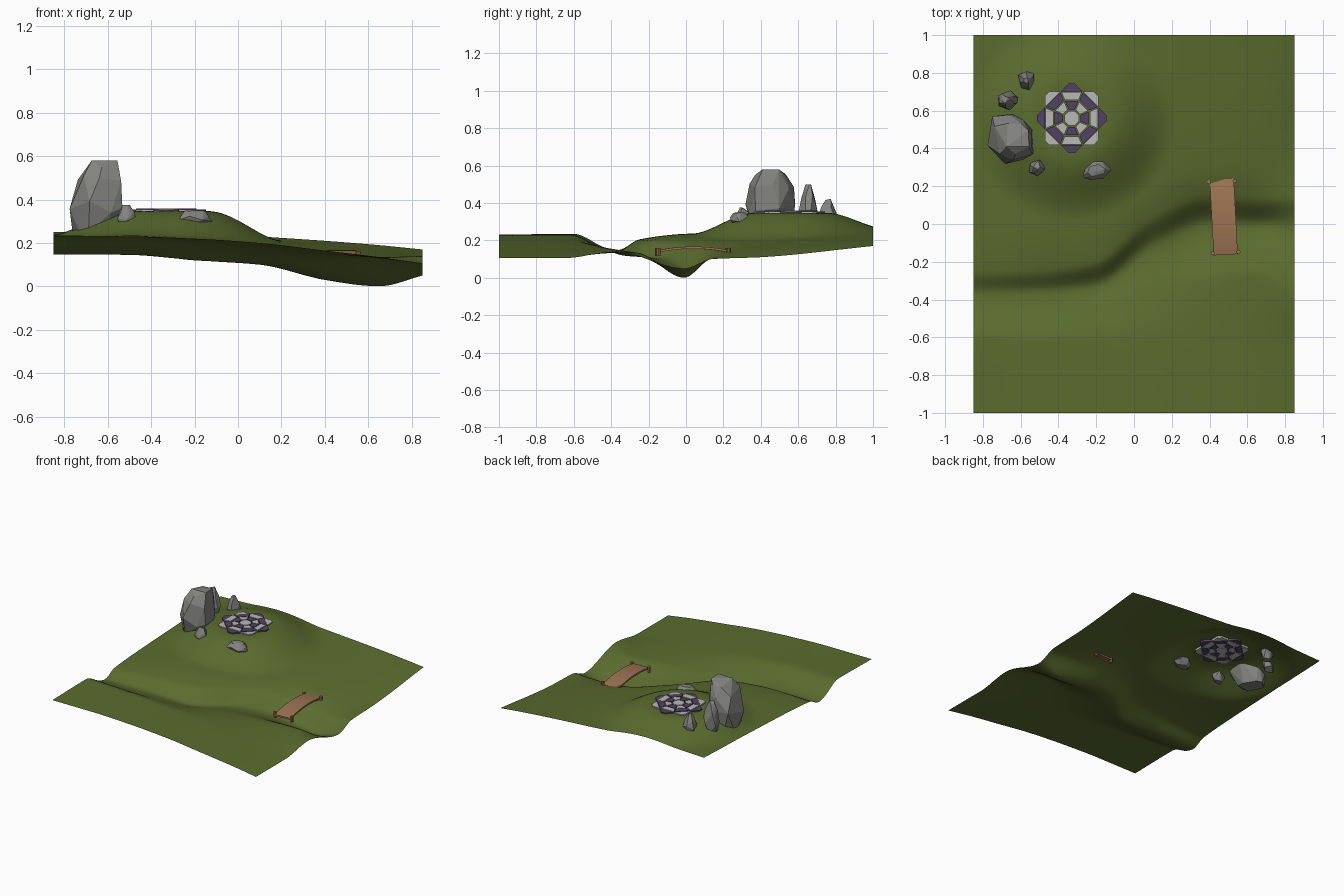
import bpy, bmesh, math, random
from mathutils import Vector, Matrix

if "Cube" in bpy.data.objects:
    bpy.data.objects.remove(bpy.data.objects["Cube"])


def material(name, rgb):
    m = bpy.data.materials.new(name)
    m.diffuse_color = (*rgb, 1)
    m.use_nodes = True
    m.node_tree.nodes["Principled BSDF"].inputs["Base Color"].default_value = m.diffuse_color
    return m


GRASS = material("grass green", (0.104, 0.15, 0.028))
STONE = material("rock grey", (0.23, 0.23, 0.215))
PALE = material("pale stone", (0.48, 0.48, 0.47))
PURPLE = material("purple stone", (0.085, 0.055, 0.135))
WOOD = material("brown wood", (0.34, 0.175, 0.085))


def finish(bm, name, mat):
    bmesh.ops.recalc_face_normals(bm, faces=bm.faces)
    me = bpy.data.meshes.new(name)
    bm.to_mesh(me)
    bm.free()
    me.materials.append(mat)
    ob = bpy.data.objects.new(name, me)
    bpy.context.collection.objects.link(ob)
    return ob


def curve(ts, vs, t):
    """Monotone cubic interpolation through knots."""
    n = len(ts)
    d = [(vs[i + 1] - vs[i]) / (ts[i + 1] - ts[i]) for i in range(n - 1)]
    m = [d[0]] + [0 if a * b <= 0 else 2 * a * b / (a + b) for a, b in zip(d, d[1:])] + [d[-1]]
    i = 0
    while i < n - 2 and t > ts[i + 1]:
        i += 1
    h = ts[i + 1] - ts[i]
    u = (t - ts[i]) / h
    return (vs[i] * (1 + 2 * u) * (1 - u) ** 2 + m[i] * h * u * (1 - u) ** 2
            + vs[i + 1] * u * u * (3 - 2 * u) + m[i + 1] * h * u * u * (u - 1))


# Ground profiles, south to north, at several x stations
XS = [-.85, -.5, -.2, .1, .4, .65, .85]
KY = [[-1] * 7,
      [-.6, -.62, -.62, -.6, -.6, -.62, -.65],
      [-.43, -.44, -.44, -.36, -.3, -.27, -.38],
      [-.37, -.36, -.33, -.12, .0, -.01, -.01],
      [-.26, -.25, -.2, .03, .15, .13, .14],
      [.0, .0, .05, .2, .3, .3, .4],
      [1] * 7]
KZ = [[.23, .23, .22, .20, .165, .135, .105],
      [.235, .23, .21, .185, .155, .13, .105],
      [.16, .16, .155, .148, .14, .135, .14],
      [.147, .145, .12, .10, .03, .0, .05],
      [.19, .205, .20, .175, .13, .10, .10],
      [.21, .235, .225, .20, .165, .135, .11],
      [.25, .26, .25, .23, .21, .19, .17]]
HILL = Vector((-.33, .56))


def ground_profile(x):
    return [curve(XS, r, x) for r in KY], [curve(XS, r, x) for r in KZ]


def ground_height(x, y, profile):
    z = curve(*profile, y)
    s = min(1, max(0, (.54 - (Vector((x, y)) - HILL).length) / .35))
    s = s * s * (3 - 2 * s)
    return z + (.347 - z) * s


# Terrain sheet
bm = bmesh.new()
NX, NY = 68, 90
rows = []
for i in range(NX + 1):
    x = -.85 + 1.7 * i / NX
    prof = ground_profile(x)
    rows.append([])
    for j in range(NY + 1):
        y = -1 + 2 * j / NY
        rows[-1].append(bm.verts.new((x, y, ground_height(x, y, prof))))
for a, b in zip(rows, rows[1:]):
    for j in range(NY):
        bm.faces.new((a[j], b[j], b[j + 1], a[j + 1])).smooth = True
terrain = finish(bm, "terrain", GRASS)
if terrain.data.polygons[0].normal.z < 0:
    terrain.data.flip_normals()


# Rocks: faceted hulls around jittered rings, rooted below the ground
def rock(name, x, y, z0, z1, rx, ry, lean=0.0, turn=0.0, seed=1, top=.4, sides=6):
    rnd = random.Random(seed)
    bm = bmesh.new()
    rot = Matrix.Rotation(turn, 3, 'Z')
    for h, s in ((0, .62), (.4, 1), (.72, (1 + top) / 2 + .06), (1, top)):
        for k in range(sides):
            a = (k + rnd.uniform(-.35, .35) + h) * math.tau / sides
            f = s * rnd.uniform(.86, 1.1)
            p = rot @ Vector((rx * f * math.cos(a), ry * f * math.sin(a), 0))
            hz = min(1, max(0, h + rnd.uniform(-.09, .09)))
            bm.verts.new((x + p.x + lean * h, y + p.y, z0 + (z1 - z0) * hz))
    out = bmesh.ops.convex_hull(bm, input=bm.verts)
    bmesh.ops.delete(bm, geom=[v for v in out["geom_interior"] if isinstance(v, bmesh.types.BMVert)],
                     context='VERTS')
    bmesh.ops.dissolve_limit(bm, angle_limit=math.radians(8), verts=bm.verts, edges=bm.edges)
    finish(bm, name, STONE)


rock("large_rock", -.68, .455, .22, .58, .118, .155, .065, .25, 3, .58, 7)
rock("tall_rock", -.675, .655, .26, .50, .06, .052, 0, 0, 5, .34)
rock("back_rock", -.57, .76, .26, .42, .05, .052, 0, .4, 8, .32)
rock("small_rock", -.515, .30, .26, .375, .05, .045, 0, .2, 11, .35)
rock("flat_rock", -.20, .285, .275, .35, .08, .058, 0, .3, 14, .6)


# Stone medallion: octagonal rings of plates
def plate(name, pts, turn, mat, z0=.332, z1=.359):
    bm = bmesh.new()
    rot = Matrix.Rotation(turn, 3, 'Z')
    f = bm.faces.new([bm.verts.new(rot @ Vector((px, py, 0)) + Vector((HILL.x, HILL.y, z0)))
                      for px, py in pts])
    ext = bmesh.ops.extrude_face_region(bm, geom=[f])["geom"]
    bmesh.ops.translate(bm, vec=(0, 0, z1 - z0), verts=[v for v in ext if isinstance(v, bmesh.types.BMVert)])
    finish(bm, name, mat)


T = math.tan(math.pi / 8)
G = .003  # half of the gap between neighbouring plates


def wedge(r0, r1):
    a, b = r0 * T - G, r1 * T - G
    return [(r0, -a), (r1, -b), (r1, b), (r0, a)]


plate("medallion_centre",
      [(.042 * math.cos((k + .5) * math.pi / 4), .042 * math.sin((k + .5) * math.pi / 4)) for k in range(8)],
      0, PALE)
for k in range(8):
    first, second = (PURPLE, PALE) if k % 2 == 0 else (PALE, PURPLE)
    ang = k * math.pi / 4
    plate("medallion_inner_plate", wedge(.047, .09), ang, first)
    plate("medallion_outer_plate", wedge(.096, .139), ang, second)
    tip = .141 * T
    plate("medallion_tip", [(.141, -tip), (.141 + tip - .016, -.016), (.141 + tip - .016, .016), (.141, tip)],
          ang, first, .332, .355)

# Arched footbridge with corner posts
BRIDGE = Matrix.Translation((.475, .037, 0)) @ Matrix.Rotation(math.radians(3), 4, 'Z')
bm = bmesh.new()
prev = None
N = 14
for i in range(N + 1):
    t = -1 + 2 * i / N
    top = .145 + .022 * (1 - t * t)
    ring = [bm.verts.new(BRIDGE @ Vector((sx * .064, t * .2, top - d)))
            for sx, d in ((-1, 0), (1, 0), (1, .012), (-1, .012))]
    if prev:
        for k in range(4):
            bm.faces.new((prev[k], prev[(k + 1) % 4], ring[(k + 1) % 4], ring[k]))
    else:
        bm.faces.new(ring)
    prev = ring
bm.faces.new(prev)
finish(bm, "bridge_deck", WOOD)
for sx in (-1, 1):
    for sy in (-1, 1):
        bm = bmesh.new()
        bmesh.ops.create_cone(bm, cap_ends=True, segments=8, radius1=.011, radius2=.011, depth=.045,
                              matrix=BRIDGE @ Matrix.Translation((sx * .068, sy * .188, .138)))
        finish(bm, "bridge_post", WOOD)
